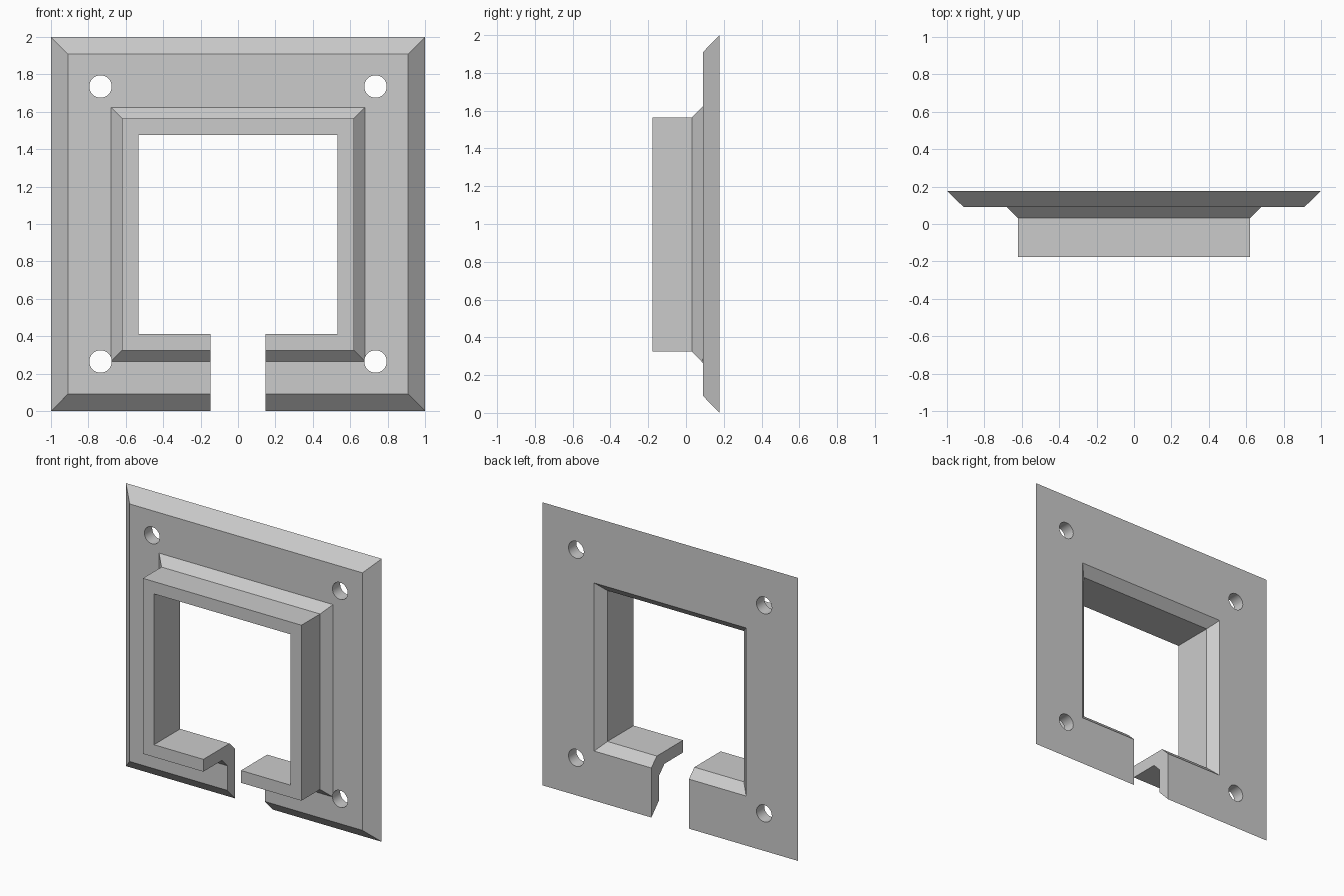
import bpy, bmesh, math
from mathutils import Matrix

if "Cube" in bpy.data.objects:
    bpy.data.objects.remove(bpy.data.objects["Cube"])

SLOT = 0.147            # half width of the bottom slot
PLATE_Z, COLLAR_Z = 1.0, 0.944

# Frame cross-section: (half size, depth y, centre height)
profile = [
    (1.0, 0.177, PLATE_Z), (0.91, 0.09, PLATE_Z),
    (0.68, 0.09, COLLAR_Z), (0.62, 0.031, COLLAR_Z),
    (0.62, -0.177, COLLAR_Z), (0.533, -0.177, COLLAR_Z),
    (0.533, 0.116, COLLAR_Z), (0.594, 0.177, COLLAR_Z),
]


def finish(name, bm):
    bmesh.ops.recalc_face_normals(bm, faces=bm.faces)
    mesh = bpy.data.meshes.new(name)
    bm.to_mesh(mesh)
    bm.free()
    obj = bpy.data.objects.new(name, mesh)
    bpy.context.collection.objects.link(obj)
    return obj


# Flanged frame: profile swept round a square path, open at the slot
bm = bmesh.new()
rings = []
for sx, sz in [(None, -1), (1, -1), (1, 1), (-1, 1), (-1, -1), (None, -1)]:
    ring = []
    for h, y, c in profile:
        x = sx * h if sx else (SLOT if not rings else -SLOT)
        ring.append(bm.verts.new((x, y, c + sz * h)))
    rings.append(ring)
n = len(profile)
for a, b in zip(rings, rings[1:]):
    for i in range(n):
        j = (i + 1) % n
        bm.faces.new((a[i], a[j], b[j], b[i]))
bm.faces.new(rings[0])
bm.faces.new(rings[-1])
frame = finish("flanged_frame", bm)

# Four screw holes
bm = bmesh.new()
for x in (-0.735, 0.735):
    for z in (0.265, 1.735):
        bmesh.ops.create_cone(
            bm, cap_ends=True, segments=32, radius1=0.06, radius2=0.06, depth=0.5,
            matrix=Matrix.Translation((x, 0.15, z)) @ Matrix.Rotation(math.pi / 2, 4, 'X'))
cutter = finish("screw_hole_cutter", bm)
cutter.hide_render = True

mod = frame.modifiers.new("screw_holes", 'BOOLEAN')
mod.operation = 'DIFFERENCE'
mod.solver = 'EXACT'
mod.object = cutter
bpy.context.view_layer.objects.active = frame
frame.select_set(True)
bpy.ops.object.modifier_apply(modifier=mod.name)
bpy.data.objects.remove(cutter)
bpy.ops.object.shade_smooth_by_angle(angle=math.radians(30))
